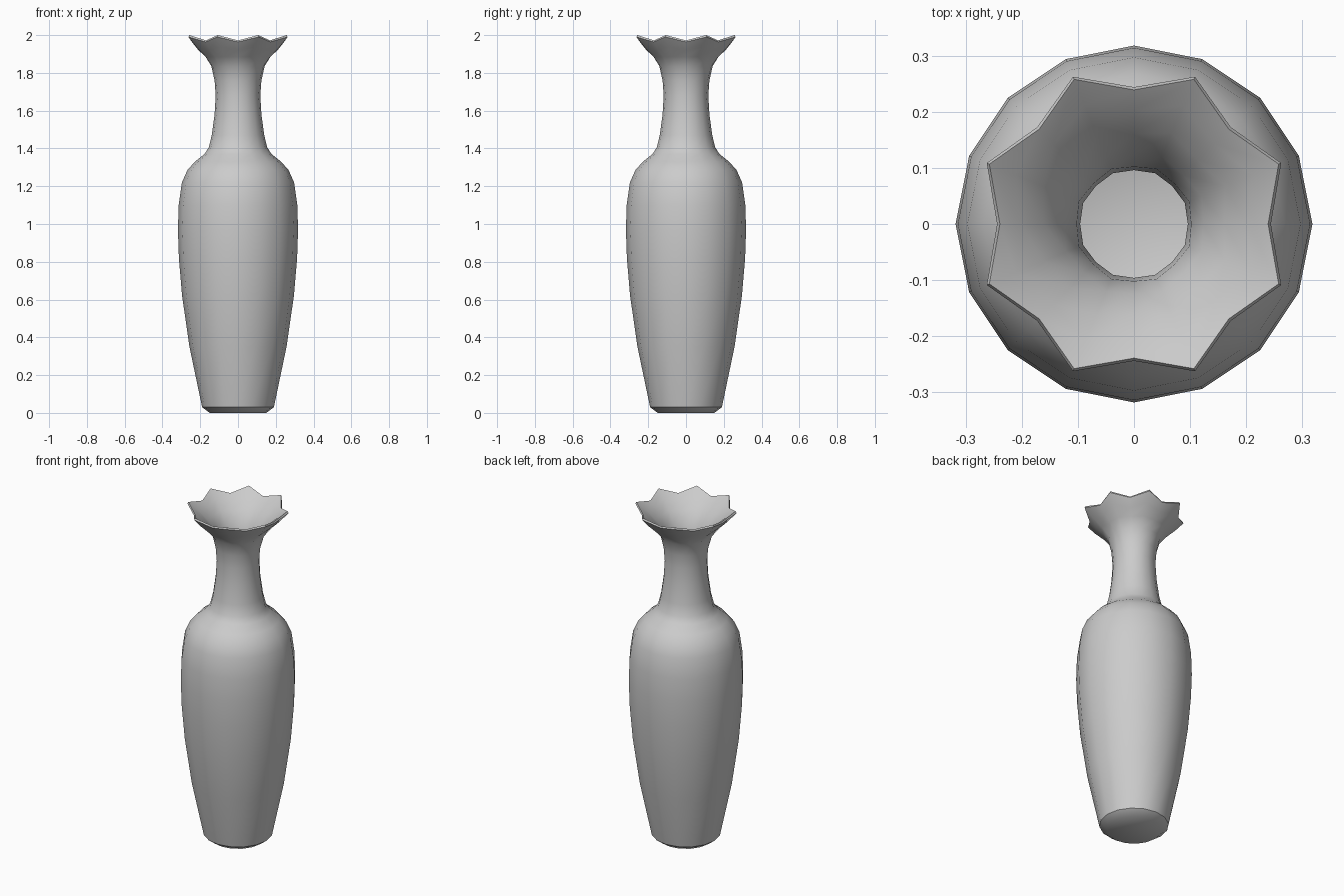
import bpy, bmesh, math

SIDES = 16

# outer profile: radius, height, radial scallop, vertical scallop
outer = [
    (0.150, 0.00, 0, 0), (0.190, 0.03, 0, 0), (0.257, 0.35, 0, 0),
    (0.296, 0.62, 0, 0), (0.313, 0.82, 0, 0), (0.318, 0.97, 0, 0),
    (0.314, 1.10, 0, 0), (0.297, 1.22, 0, 0), (0.268, 1.285, 0, 0),
    (0.228, 1.33, 0, 0), (0.178, 1.37, 0, 0), (0.155, 1.405, 0, 0),
    (0.139, 1.47, 0, 0), (0.124, 1.58, 0, 0), (0.118, 1.68, 0, 0),
    (0.124, 1.76, 0, 0), (0.143, 1.835, 0.002, 0), (0.178, 1.885, 0.007, 0),
    (0.225, 1.93, 0.014, 0.008), (0.264, 1.977, 0.020, 0.013),
]
# lip and inner wall, from the rim down to the floor
inner = [
    (0.259, 1.986, 0.020, 0.014), (0.215, 1.953, 0.013, 0.008),
    (0.168, 1.905, 0.007, 0.002), (0.127, 1.85, 0.003, 0),
    (0.104, 1.77, 0.002, 0), (0.097, 1.68, 0.001, 0), (0.104, 1.58, 0, 0),
    (0.119, 1.47, 0, 0), (0.138, 1.39, 0, 0), (0.205, 1.32, 0, 0),
    (0.277, 1.21, 0, 0), (0.297, 0.97, 0, 0), (0.275, 0.62, 0, 0),
    (0.236, 0.35, 0, 0), (0.172, 0.04, 0, 0), (0.140, 0.02, 0, 0),
]

bm = bmesh.new()


def ring(r, z, dr, dz):
    verts = []
    for i in range(SIDES):
        a = 2 * math.pi * i / SIDES
        s = 1 if i % 2 else -1  # odd corners are the petal tips
        verts.append(bm.verts.new(((r + s * dr) * math.cos(a),
                                   (r + s * dr) * math.sin(a), z + s * dz)))
    return verts


# one continuous wall: outside, lip, inside
rings = [ring(*p) for p in outer + inner]
for a, b in zip(rings, rings[1:]):
    for i in range(SIDES):
        j = (i + 1) % SIDES
        bm.faces.new((a[i], a[j], b[j], b[i]))

# foot and inner floor
bm.faces.new(rings[0][::-1])
bm.faces.new(rings[-1])
bmesh.ops.recalc_face_normals(bm, faces=bm.faces)

mesh = bpy.data.meshes.new("vase")
bm.to_mesh(mesh)
bm.free()
vase = bpy.data.objects.new("vase", mesh)
bpy.context.collection.objects.link(vase)
bpy.context.view_layer.objects.active = vase
vase.select_set(True)
bpy.ops.object.shade_smooth_by_angle(angle=math.radians(40))
